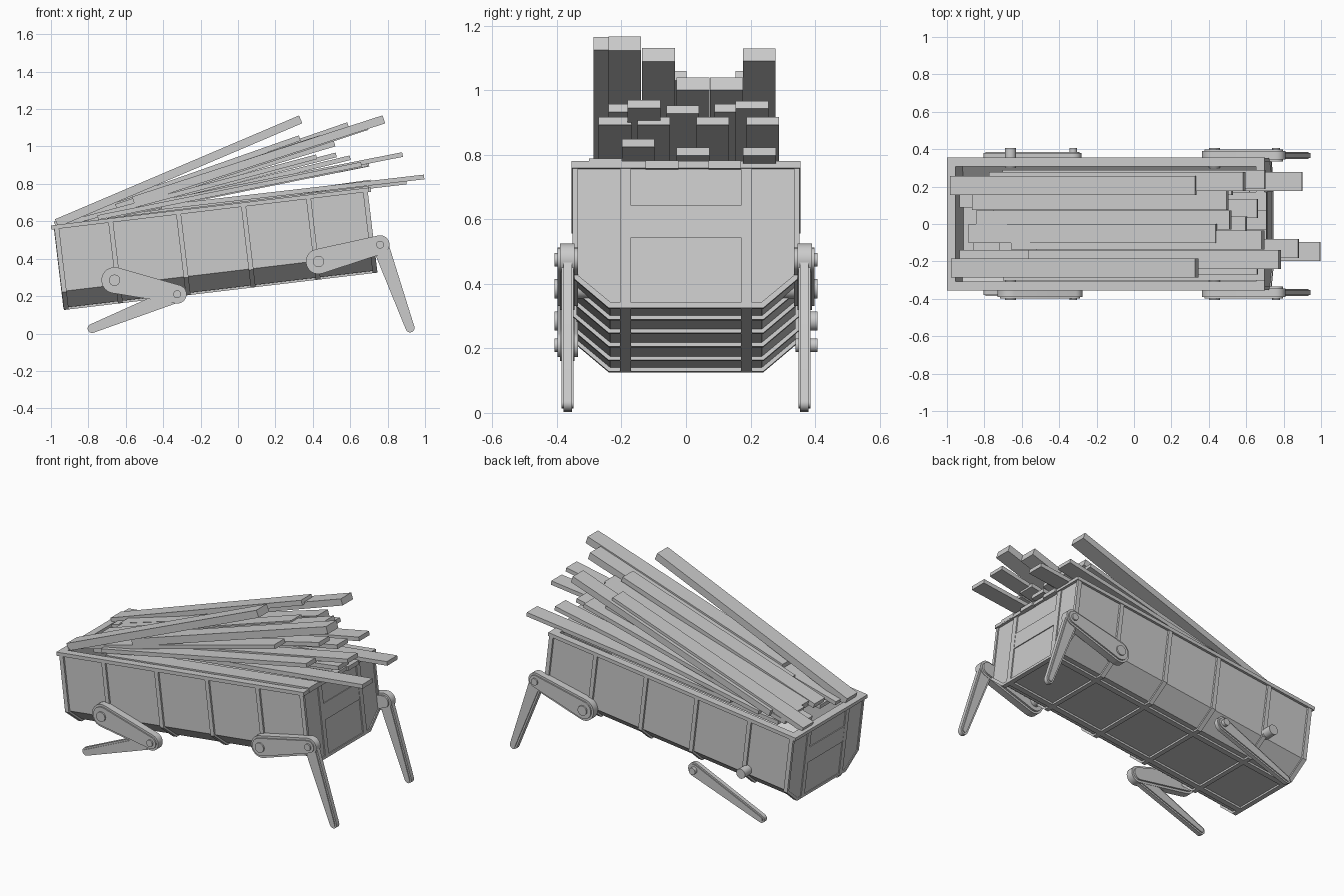
import bpy, bmesh, math
from mathutils import Matrix, Vector

if "Cube" in bpy.data.objects:
    bpy.data.objects.remove(bpy.data.objects["Cube"])

TILT = Matrix.Rotation(-math.radians(6.8), 4, 'Y')   # the whole hopper climbs towards +x


def prism(name, loop, offset, matrix=Matrix(), smooth=False):
    """Solid made by sweeping a closed loop of 3D points along offset."""
    bm = bmesh.new()
    f = bm.faces.new([bm.verts.new(p) for p in loop])
    ext = bmesh.ops.extrude_face_region(bm, geom=[f], use_keep_orig=True)
    bmesh.ops.translate(bm, vec=offset,
                        verts=[v for v in ext['geom'] if isinstance(v, bmesh.types.BMVert)])
    bmesh.ops.recalc_face_normals(bm, faces=bm.faces)
    bm.transform(matrix)
    me = bpy.data.meshes.new(name)
    bm.to_mesh(me)
    bm.free()
    ob = bpy.data.objects.new(name, me)
    bpy.context.collection.objects.link(ob)
    if smooth:
        bpy.ops.object.select_all(action='DESELECT')
        ob.select_set(True)
        bpy.context.view_layer.objects.active = ob
        bpy.ops.object.shade_smooth_by_angle(angle=math.radians(30))
    return ob


def box(name, x, y, z, matrix=TILT):
    loop = [(x[0], y[0], z[0]), (x[0], y[1], z[0]), (x[0], y[1], z[1]), (x[0], y[0], z[1])]
    return prism(name, loop, (x[1] - x[0], 0, 0), matrix)


def section(g):
    """Hopper cross-section grown outwards by g."""
    return [(-.34 - g, .675), (-.34 - g, .335 - g * .4), (-.235 - g * .4, .247 - g),
            (.235 + g * .4, .247 - g), (.34 + g, .335 - g * .4), (.34 + g, .675)]


def channel(name, u0, u1, outer, inner):
    pts = section(outer) + section(inner)[::-1]
    return prism(name, [(u0, y, w) for y, w in pts], (u1 - u0, 0, 0), TILT)


# hopper shell and end walls
channel("hopper_shell", -.905, .772, 0, -.02)
for name, u in (("rear_wall", -.905), ("front_wall", .752)):
    prism(name, [(u, y, w) for y, w in section(-.001)], (.02, 0, 0), TILT)

# ribs wrapped around the hopper
for i, u in enumerate((-.896, -.605, -.24, .11, .46, .766)):
    channel(f"hull_rib_{i}", u - .013, u + .013, .012, -.005)

# top rim
for s in (-1, 1):
    box("side_rim", (-.925, .786), sorted((s * .308, s * .355)), (.67, .692))
box("rear_rim", (-.925, -.878), (-.308, .308), (.67, .692))
box("front_rim", (.739, .786), (-.308, .308), (.67, .692))

# lengthwise bottom rails, end posts and end crossbars
for s in (-1, 1):
    y = sorted((s * .17, s * .204))
    box("bottom_rail", (-.909, .779), y, (.235, .255))
    box("front_post", (.77, .779), y, (.24, .67))
    box("rear_post", (-.911, -.9), y, (.24, .67))
box("front_crossbar", (.77, .777), (-.17, .17), (.455, .555))
box("rear_crossbar", (-.91, -.9), (-.17, .17), (.455, .555))

# planks: start x, start z, end x, end z (centre line), centre y, thickness
PLANKS = [
    (-.97, .59, .335, 1.145, -.235, .045), (-.98, .585, .33, 1.045, .205, .03),
    (-.56, .71, .78, 1.145, -.19, .045), (-.65, .67, .69, 1.11, -.085, .045),
    (-.77, .64, .59, 1.11, .227, .04), (-.88, .61, .44, 1.045, -.05, .03),
    (-.84, .615, .515, 1.02, .022, .04), (-.86, .61, .50, 1.02, .125, .04),
    (-.52, .68, .88, .957, -.13, .025), (-.86, .60, .525, .955, .205, .025),
    (-.8, .60, .6, .94, -.01, .025), (-.93, .585, .42, .945, .14, .025),
    (-.93, .585, .42, .945, -.19, .025), (-.75, .62, .66, .905, -.22, .025),
    (-.72, .62, .69, .905, -.10, .025), (-.75, .62, .66, .905, .083, .025),
    (-.70, .63, .70, .905, .238, .025), (-.41, .675, .995, .837, -.148, .025),
    (-.50, .645, .90, .81, .228, .025), (-.70, .61, .71, .81, .022, .025),
    (-.70, .605, .70, .776, -.25, .025), (-.70, .60, .71, .77, -.075, .025),
    (-.70, .60, .71, .77, .12, .025), (-.80, .575, .62, .745, .19, .025),
    (-.86, .565, .55, .735, -.14, .025),
]
for i, (x0, z0, x1, z1, y, t) in enumerate(PLANKS):
    a = math.atan2(z1 - z0, x1 - x0)
    m = Matrix.Translation((x0, 0, z0)) @ Matrix.Rotation(-a, 4, 'Y')
    box(f"plank_{i}", (0, math.hypot(x1 - x0, z1 - z0)), (y - .051, y + .051), (-t / 2, t / 2), m)


def link(name, p, rp, q, rq, y0, y1):
    """Tapered bar with round ends, lying in the xz plane between y0 and y1."""
    p, q = Vector(p), Vector(q)
    d = q - p
    ang = math.atan2(d.y, d.x)
    tan = math.acos((rp - rq) / d.length)
    n, loop = 14, []
    for c, r, a0, a1 in ((p, rp, tan, 2 * math.pi - tan), (q, rq, -tan, tan)):
        for k in range(n + 1):
            a = ang + a0 + (a1 - a0) * k / n
            loop.append((c.x + r * math.cos(a), y0, c.y + r * math.sin(a)))
    return prism(name, loop, (0, y1 - y0, 0), smooth=True)


def pin(name, c, r, y0, y1):
    loop = [(c[0] + r * math.cos(k * math.pi / 12), y0, c[1] + r * math.sin(k * math.pi / 12))
            for k in range(24)]
    return prism(name, loop, (0, y1 - y0, 0), smooth=True)


def stepped_link(name, s, p, rp, q, rq, core, full, inset):
    """Bar with a narrower raised plate on both faces."""
    link(name, p, rp, q, rq, s * core[0], s * core[1])
    link(name + "_plate", p, rp - inset, q, rq - inset, s * full[0], s * full[1])


def leg(name, s, hip, rh, knee, rk, foot, upper=True):
    if upper:
        stepped_link(name + "_upper", s, hip, rh, knee, rk, (.346, .390), (.335, .398), .013)
    stepped_link(name + "_lower", s, knee, .044, foot, .024, (.354, .380), (.348, .386), .010)
    pin(name + "_hip_pin", hip, .03, s * .30, s * .407)
    pin(name + "_knee_pin", knee, .021, s * .34, s * .407)


# four legs; the far rear one has lost its upper link
for s, side in ((-1, "near"), (1, "far")):
    leg(f"{side}_rear_leg", s, (-.66, .285), .07, (-.325, .21), .05, (-.78, .027), upper=s < 0)
    leg(f"{side}_front_leg", s, (.43, .385), .067, (.76, .475), .05, (.92, .03))
